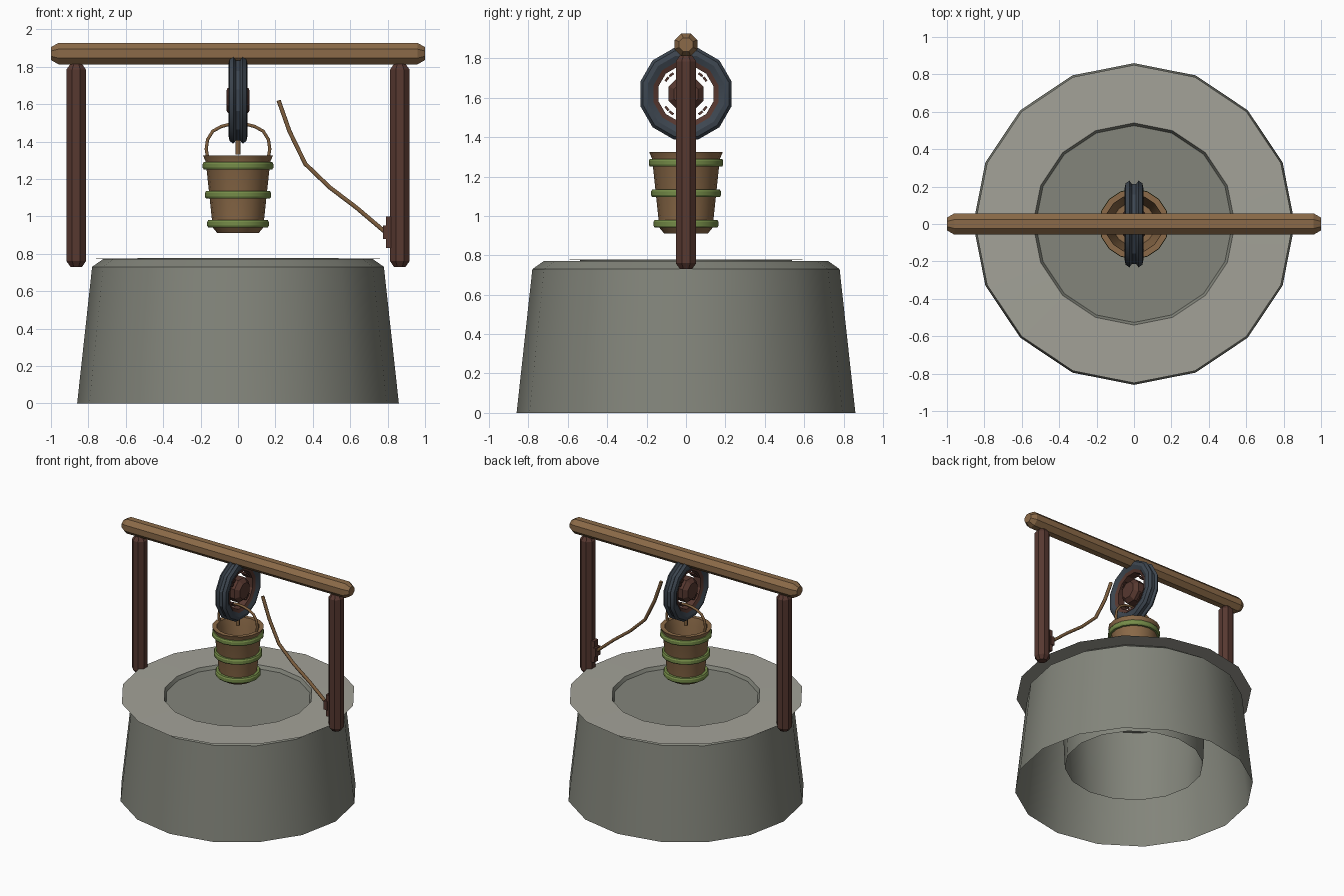
import bpy, bmesh, math
from mathutils import Vector

cube = bpy.data.objects.get("Cube")
if cube:
    bpy.data.objects.remove(cube, do_unlink=True)


def material(name, code):
    """Flat material from an sRGB hex code."""
    vals = [int(code[i:i + 2], 16) / 255 for i in (0, 2, 4)]
    col = [((v + 0.055) / 1.055) ** 2.4 for v in vals] + [1]
    m = bpy.data.materials.new(name)
    m.use_nodes = True
    m.diffuse_color = col
    m.node_tree.nodes["Principled BSDF"].inputs["Base Color"].default_value = col
    return m


STONE = material("grey stone", "83857b")
RIM = material("pale stone", "a3a298")
WOOD = material("warm wood", "8b6a48")
DARK = material("dark wood", "573830")
IRON = material("blue iron", "3d4650")
GREEN = material("green band", "758c48")
ROPE = material("rope brown", "80603f")


def finish(obj, mat):
    obj.data.materials.append(mat)
    bpy.ops.object.select_all(action='DESELECT')
    obj.select_set(True)
    bpy.context.view_layer.objects.active = obj
    if obj.type == 'MESH':
        bpy.ops.object.shade_smooth_by_angle(angle=math.radians(25))
    return obj


def lathe(name, profile, sides, mat, axis='Z', loc=(0, 0, 0), turn=0.0, closed=False):
    """Spin (radius, height) points around an axis."""
    bm = bmesh.new()
    rings = []
    for r, h in profile:
        ring = []
        for i in range(sides):
            a = 2 * math.pi * i / sides + turn
            u, v = r * math.cos(a), r * math.sin(a)
            ring.append(bm.verts.new((u, v, h) if axis == 'Z' else (h, u, v)))
        rings.append(ring)
    pairs = list(zip(rings, rings[1:]))
    if closed:
        pairs.append((rings[-1], rings[0]))
    for a, b in pairs:
        for i in range(sides):
            j = (i + 1) % sides
            bm.faces.new((a[i], a[j], b[j], b[i]))
    bmesh.ops.remove_doubles(bm, verts=bm.verts, dist=1e-5)
    me = bpy.data.meshes.new(name)
    bm.to_mesh(me)
    bm.free()
    obj = bpy.data.objects.new(name, me)
    obj.location = loc
    bpy.context.collection.objects.link(obj)
    return finish(obj, mat)


def box(name, centre, size, mat, tilt=0.0):
    bpy.ops.mesh.primitive_cube_add(size=1, location=centre, rotation=(tilt, 0, 0))
    obj = bpy.context.object
    obj.name = name
    obj.scale = size
    return finish(obj, mat)


def tube(name, points, radius, mat):
    cu = bpy.data.curves.new(name, 'CURVE')
    cu.dimensions = '3D'
    cu.bevel_depth = radius
    cu.bevel_resolution = 1
    cu.use_fill_caps = True
    sp = cu.splines.new('POLY')
    sp.points.add(len(points) - 1)
    for p, (x, z) in zip(sp.points, points):
        p.co = (x, 0, z, 1)
    obj = bpy.data.objects.new(name, cu)
    bpy.context.collection.objects.link(obj)
    return finish(obj, mat)


def timber(name, radius, low, high, taper, mat, axis, loc):
    """Octagonal bar with tapered ends."""
    small = radius * 0.6
    lathe(name, [(0, low), (small, low), (radius, low + taper),
                 (radius, high - taper), (small, high), (0, high)],
          8, mat, axis, loc, math.pi / 8)


# Stone well: flared wall, thin overhanging rim, inner shaft and floor
lathe("well_wall", [(0.86, 0), (0.78, 0.73), (0.72, 0.772)], 16, STONE)
lathe("well_rim", [(0.85, 0.775), (0.54, 0.778)], 16, RIM)
lathe("well_shaft", [(0.54, 0.778), (0.525, 0.75), (0.5, 0.18)], 16, STONE)
lathe("well_floor", [(0.527, 0.752), (0, 0.752)], 16, STONE)

# Timber frame
timber("top_beam", 0.062, -1, 1, 0.04, WOOD, 'X', (0, 0, 1.87))
for side, x in (("left", 0.865), ("right", -0.865)):
    timber(side + "_post", 0.056, 0.73, 1.815, 0.03, DARK, 'Z', (x, 0, 0))

# Pulley wheel with a grooved iron tread, wooden inner ring and hub
AXLE = (0, 0, 1.62)
tread = [(0.165, -0.035), (0.2, -0.05), (0.225, -0.045), (0.24, -0.025),
         (0.222, -0.012), (0.222, 0.012), (0.24, 0.025), (0.225, 0.045),
         (0.2, 0.05), (0.165, 0.035)]
lathe("pulley_tread", tread[::-1][::-1], 12, IRON, 'X', AXLE, math.pi / 12, True)
lathe("pulley_inner_ring", [(0.145, -0.03), (0.17, -0.04), (0.17, 0.04), (0.145, 0.03)],
      12, DARK, 'X', AXLE, math.pi / 12, True)
lathe("pulley_hub", [(0, -0.062), (0.065, -0.06), (0.095, -0.03),
                     (0.095, 0.03), (0.065, 0.06), (0, 0.062)],
      8, DARK, 'X', AXLE, math.pi / 8)
for quarter in range(4):
    for offset in (-0.13, 0.13):
        a = math.pi * (0.25 + quarter / 2) + offset
        spot = Vector(AXLE) + 0.122 * Vector((0, math.cos(a), math.sin(a)))
        box("pulley_peg", spot, (0.05, 0.012, 0.026), DARK, a)

# Hollow bucket with hoops
lathe("bucket", [(0, 0.91), (0.11, 0.91), (0.135, 0.94), (0.172, 1.29),
                 (0.187, 1.325), (0.155, 1.325), (0.145, 1.27),
                 (0.115, 0.97), (0, 0.97)], 16, WOOD)
for z, r in ((0.96, 0.165), (1.115, 0.177), (1.27, 0.189)):
    lathe("bucket_hoop", [(r - 0.045, z - 0.02), (r - 0.006, z - 0.02), (r, z - 0.01),
                          (r, z + 0.01), (r - 0.006, z + 0.02), (r - 0.035, z + 0.02)],
          16, GREEN)

# Bucket handle, arched through the wheel
half = [(0.16, 1.3), (0.17, 1.36), (0.163, 1.41), (0.135, 1.455), (0.09, 1.48), (0.045, 1.492)]
tube("bucket_handle", half + [(0, 1.497)] + [(-x, z) for x, z in reversed(half)], 0.01, ROPE)

# Ropes and the cleat on the left post
tube("hanging_rope", [(0, 1.42), (0, 1.33)], 0.014, ROPE)
tube("tie_rope", [(0.217, 1.62), (0.275, 1.455), (0.36, 1.28), (0.49, 1.155),
                  (0.635, 1.045), (0.8, 0.905)], 0.013, ROPE)
box("cleat_bar", (0.805, 0, 0.915), (0.03, 0.05, 0.17), DARK)
box("cleat_knob", (0.79, 0, 0.915), (0.03, 0.06, 0.07), DARK)
